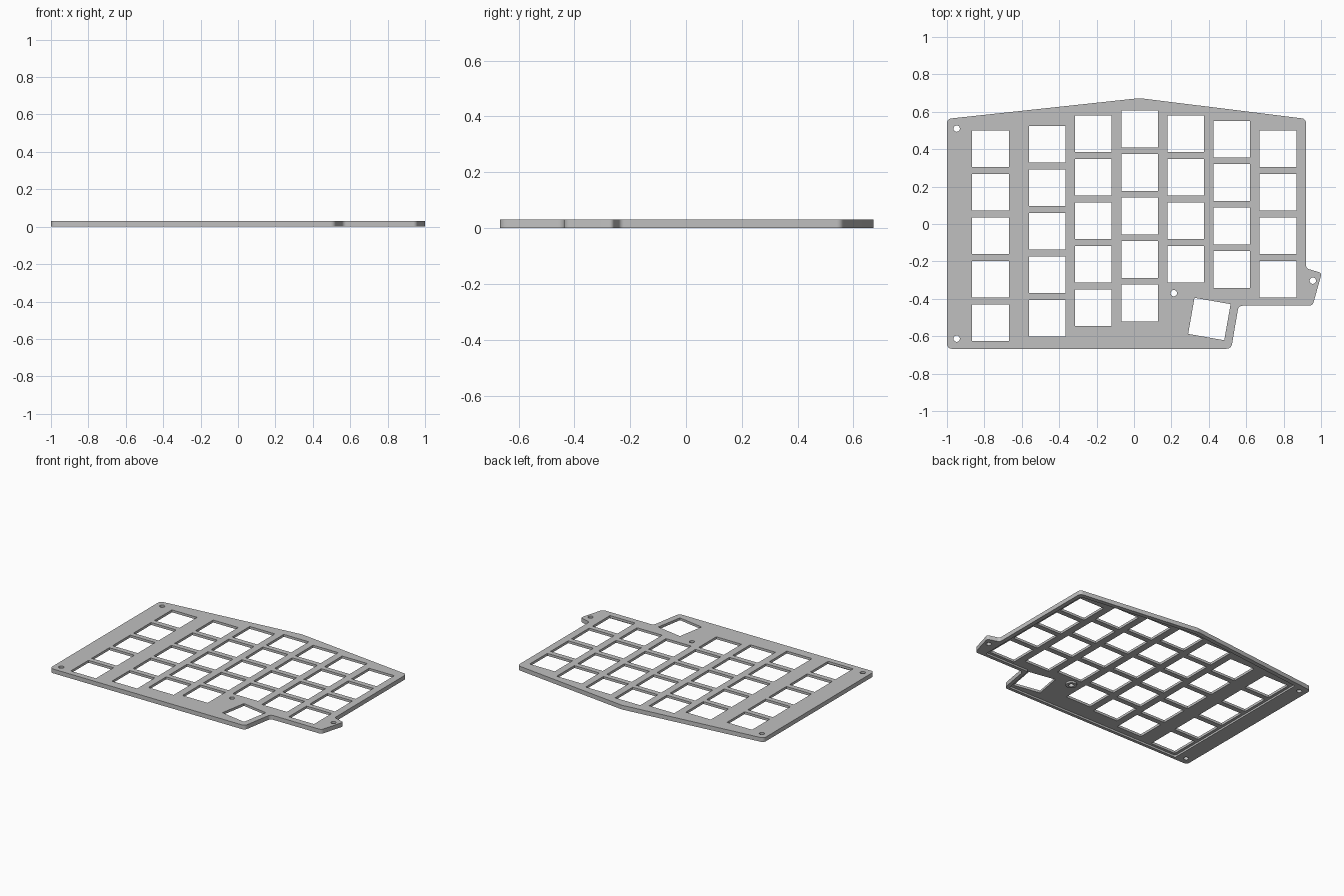
import bpy, bmesh, math
from mathutils import Vector, Matrix
from mathutils.geometry import interpolate_bezier

cube = bpy.data.objects.get("Cube")
if cube:
    bpy.data.objects.remove(cube, do_unlink=True)

THICK = 0.03      # full plate height
POCKET = 0.013    # depth of the underside recess
KEY = 0.196       # switch opening size
PITCH = 0.2325    # spacing of openings in a column


def rounded(corners):
    """Turn (x, y, radius) corners into a filleted outline."""
    pts = []
    for i, (x, y, r) in enumerate(corners):
        p = Vector((x, y, 0))
        a = Vector((*corners[i - 1][:2], 0)) - p
        b = Vector((*corners[(i + 1) % len(corners)][:2], 0)) - p
        half = a.angle(b) / 2
        d = r / math.tan(half)
        k = d * (1 - 4 / 3 * math.tan((math.pi / 2 - half) / 2) / math.tan(math.pi / 2 - half))
        a.normalize()
        b.normalize()
        pts += interpolate_bezier(p + a * d, p + a * k, p + b * k, p + b * d, 7)
    return pts


def prism(bm, pts, z0, z1):
    """Add a closed vertical prism over an outline."""
    low = [bm.verts.new((p[0], p[1], z0)) for p in pts]
    high = [bm.verts.new((p[0], p[1], z1)) for p in pts]
    bm.faces.new(low)
    bm.faces.new(high)
    for i in range(len(pts)):
        bm.faces.new((low[i - 1], low[i], high[i], high[i - 1]))


def circle(x, y, r, n=32):
    return [(x + r * math.cos(math.tau * i / n), y + r * math.sin(math.tau * i / n))
            for i in range(n)]


def square(x, y, angle=0):
    turn = Matrix.Rotation(math.radians(angle), 3, 'Z')
    h = KEY / 2
    return [Vector((x, y, 0)) + turn @ Vector((sx * h, sy * h, 0))
            for sx, sy in ((-1, -1), (1, -1), (1, 1), (-1, 1))]


def solid(name, shapes, z0, z1):
    bm = bmesh.new()
    for pts in shapes:
        prism(bm, pts, z0, z1)
    bmesh.ops.recalc_face_normals(bm, faces=bm.faces)
    mesh = bpy.data.meshes.new(name)
    bm.to_mesh(mesh)
    bm.free()
    ob = bpy.data.objects.new(name, mesh)
    bpy.context.collection.objects.link(ob)
    return ob


def combine(target, tool, operation):
    tool.hide_render = True
    mod = target.modifiers.new(tool.name, 'BOOLEAN')
    mod.operation, mod.solver, mod.object = operation, 'EXACT', tool
    bpy.context.view_layer.objects.active = target
    bpy.ops.object.modifier_apply(modifier=mod.name)
    bpy.data.objects.remove(tool, do_unlink=True)


# Plate body with thumb corner and screw tab
plate = solid("switch_plate", [rounded([
    (-1, -0.667, 0.025), (0.52, -0.667, 0.03), (0.559, -0.437, 0.025),
    (0.955, -0.437, 0.025), (1.004, -0.262, 0.015), (0.92, -0.237, 0.02),
    (0.92, 0.562, 0.025), (0.03, 0.673, 0.1), (-1, 0.562, 0.025)])], 0, THICK)

# Recess under the plate, leaving a rim
combine(plate, solid("underside_recess", [rounded([
    (-0.885, -0.645, 0.01), (0.498, -0.645, 0.01), (0.538, -0.413, 0.01),
    (0.89, -0.413, 0.01), (0.89, 0.535, 0.01), (0.03, 0.643, 0.05),
    (-0.885, 0.543, 0.01)])], -0.02, POCKET), 'DIFFERENCE')

# Standoff around the inner screw hole
combine(plate, solid("standoff", [circle(0.213, -0.37, 0.036)], 0, 0.022), 'UNION')

# Switch openings: column centre, top edge, count
columns = [(-0.767, 0.5, 5), (-0.463, 0.525, 5), (-0.217, 0.58, 5), (0.03, 0.606, 5),
           (0.277, 0.58, 4), (0.523, 0.552, 4), (0.77, 0.5, 4)]
openings = [square(x, top - KEY / 2 - PITCH * row)
            for x, top, count in columns for row in range(count)]
openings.append(square(0.403, -0.508, -10))

# Screw holes
openings += [circle(x, y, 0.017) for x, y in
             ((-0.948, 0.51), (-0.948, -0.613), (0.213, -0.37), (0.956, -0.303))]
combine(plate, solid("openings", openings, -0.05, 0.08), 'DIFFERENCE')

# Single grey finish
grey = bpy.data.materials.new("plain_grey")
grey.use_nodes = True
colour = (0.53, 0.53, 0.53, 1)
grey.diffuse_color = colour
grey.node_tree.nodes["Principled BSDF"].inputs["Base Color"].default_value = colour
plate.data.materials.clear()
plate.data.materials.append(grey)
for face in plate.data.polygons:
    face.material_index = 0

bpy.ops.object.select_all(action='DESELECT')
plate.select_set(True)
bpy.context.view_layer.objects.active = plate
bpy.ops.object.shade_smooth_by_angle(angle=math.radians(30))
